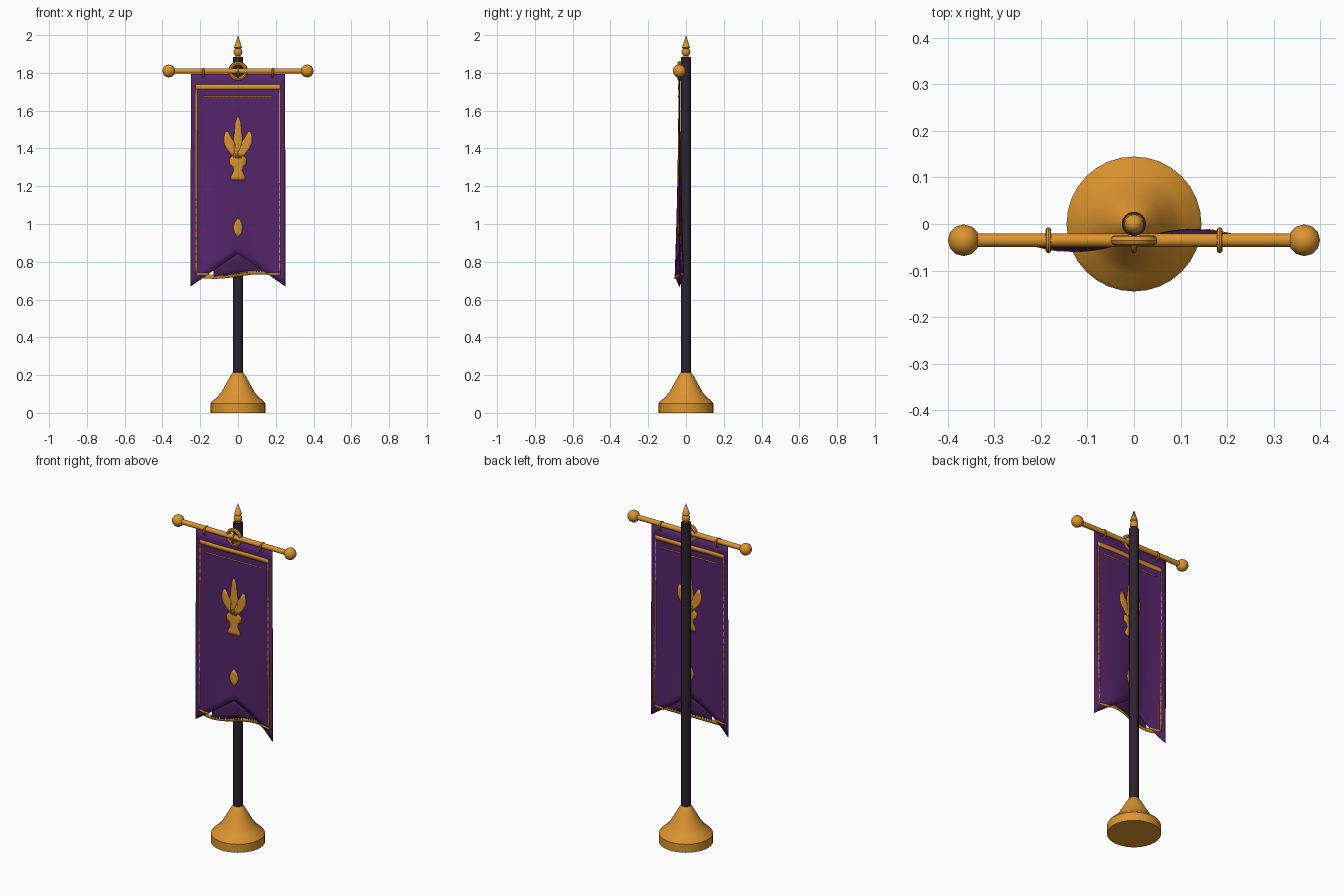
import bpy, bmesh, math
from mathutils import Vector

if "Cube" in bpy.data.objects:
    bpy.data.objects.remove(bpy.data.objects["Cube"])

def material(name, rgb):
    m = bpy.data.materials.new(name)
    m.diffuse_color = (*rgb, 1)
    m.use_nodes = True
    m.node_tree.nodes["Principled BSDF"].inputs["Base Color"].default_value = m.diffuse_color
    return m

GOLD = material("gold", (0.72, 0.30, 0.028))
PURPLE = material("purple cloth", (0.092, 0.018, 0.145))
LINING = material("dark purple lining", (0.06, 0.014, 0.095))
DARK = material("dark pole", (0.028, 0.017, 0.029))
BAR_Y, BAR_Z = -0.035, 1.81

def finish(obj, mat, smooth=True):
    obj.data.materials.append(mat)
    bpy.ops.object.select_all(action='DESELECT')
    obj.select_set(True)
    bpy.context.view_layer.objects.active = obj
    if smooth:
        bpy.ops.object.shade_smooth_by_angle(angle=math.radians(35))
    return obj

def mesh_object(name, verts, faces, mat, smooth=True):
    me = bpy.data.meshes.new(name)
    me.from_pydata(verts, [], faces)
    bm = bmesh.new()
    bm.from_mesh(me)
    bmesh.ops.remove_doubles(bm, verts=bm.verts, dist=1e-5)
    bmesh.ops.recalc_face_normals(bm, faces=bm.faces)
    bm.to_mesh(me)
    bm.free()
    obj = bpy.data.objects.new(name, me)
    bpy.context.collection.objects.link(obj)
    return finish(obj, mat, smooth)

def lathe(name, profile, n, mat):
    verts, faces = [], []
    for r, z in profile:
        verts += [(r * math.cos(2 * math.pi * i / n), r * math.sin(2 * math.pi * i / n), z) for i in range(n)]
    for k in range(len(profile) - 1):
        for i in range(n):
            j = (i + 1) % n
            faces.append((k * n + i, k * n + j, (k + 1) * n + j, (k + 1) * n + i))
    faces.append(tuple(range(n - 1, -1, -1)))
    if profile[-1][0] > 0.001:
        top = (len(profile) - 1) * n
        faces.append(tuple(range(top, top + n)))
    return mesh_object(name, verts, faces, mat)

def ball(name, x, y, z, r):
    bpy.ops.mesh.primitive_uv_sphere_add(segments=12, ring_count=8, radius=r, location=(x, y, z))
    bpy.context.object.name = name
    return finish(bpy.context.object, GOLD)

def ring(name, x, z, major, minor, rot):
    bpy.ops.mesh.primitive_torus_add(major_segments=24, minor_segments=8, major_radius=major,
                                     minor_radius=minor, location=(x, BAR_Y, z), rotation=rot)
    bpy.context.object.name = name
    return finish(bpy.context.object, GOLD)

# Cloth pieces all follow the same wave, which grows towards the bottom
def wave_y(x, z):
    t = (1.8 - z) / 1.1
    return BAR_Y + (0.003 + 0.021 * t * t) * math.sin(4 * math.pi * x)

def patch(name, f, nu, nv, thick, mat):
    verts, faces = [], []
    for j in range(nv + 1):
        for i in range(nu + 1):
            x, z = f(i / nu, j / nv)
            verts.append((x, wave_y(x, z), z))
    for j in range(nv):
        for i in range(nu):
            a = j * (nu + 1) + i
            faces.append((a, a + 1, a + nu + 2, a + nu + 1))
    obj = mesh_object(name, verts, faces, mat)
    mod = obj.modifiers.new("thickness", 'SOLIDIFY')
    mod.thickness, mod.offset = thick, 0
    return obj

def sheet(name, x0, x1, top, bottom, nu, nv, thick, mat):
    def f(u, v):
        x = x0 + (x1 - x0) * u
        return x, top(x) + (bottom(x) - top(x)) * v
    return patch(name, f, nu, nv, thick, mat)

def rows(name, table, mat=GOLD):
    # table rows are (z, left x, right x)
    n = len(table) - 1
    def f(u, v):
        z, a, b = table[round(v * n)]
        return a + (b - a) * u, z
    return patch(name, f, 4, n, 0.008, mat)

# Base, pole and finial
lathe("base", [(0.145, 0), (0.145, 0.05), (0.136, 0.062), (0.108, 0.085), (0.088, 0.11),
               (0.06, 0.16), (0.036, 0.203), (0.026, 0.215)], 32, GOLD)
lathe("pole", [(0.026, 0.2), (0.026, 1.885)], 12, DARK)
lathe("finial_neck", [(0.013, 1.88), (0.013, 1.90)], 12, GOLD)
ball("finial_ball", 0, 0, 1.91, 0.023)
lathe("finial_spike", [(0.01, 1.922), (0.021, 1.934), (0.0, 2.0)], 12, GOLD)

# Crossbar with end balls, hanging rings and centre loop
bpy.ops.mesh.primitive_cylinder_add(vertices=12, radius=0.0145, depth=0.72,
                                    location=(0, BAR_Y, BAR_Z), rotation=(0, math.pi / 2, 0))
bpy.context.object.name = "crossbar"
finish(bpy.context.object, GOLD)
for side, x in (("left", -1), ("right", 1)):
    ball("bar_ball_" + side, x * 0.366, BAR_Y, BAR_Z, 0.034)
for i, x in enumerate((-0.184, 0, 0.184)):
    ring(f"hanging_ring_{i}", x, 1.80, 0.022, 0.006, (0, math.pi / 2, 0))
ring("centre_loop", 0, BAR_Z, 0.041, 0.011, (math.pi / 2, 0, 0))

# Swallowtail cloth
def tail(x):
    return 0.845 - 0.7 * abs(x)
sheet("banner_cloth", -0.25, 0.25, lambda x: 1.795, tail, 32, 24, 0.004, PURPLE)

# Lining showing in the notch, with its gold hem
def hem(x):
    return 0.735 + 0.012 * math.sin(4 * math.pi * x)
sheet("notch_lining", -0.13, 0.13, lambda x: tail(x) + 0.005, hem, 20, 3, 0.003, LINING)
sheet("bottom_hem", -0.225, 0.225, lambda x: hem(x) + 0.008, lambda x: hem(x) - 0.013, 28, 1, 0.003, GOLD)
for side in (-1, 1):
    sheet(f"hem_end_{side}", side * 0.19 - 0.035, side * 0.19 + 0.035,
          lambda x: 0.741, lambda x: 0.73, 4, 1, 0.007, GOLD)

# Gold border lines
sheet("top_border", -0.225, 0.225, lambda x: 1.738, lambda x: 1.712, 28, 1, 0.008, GOLD)
sheet("top_inner_line", -0.185, 0.185, lambda x: 1.677, lambda x: 1.672, 24, 1, 0.007, GOLD)
for side in (-1, 1):
    sheet(f"side_border_{side}", side * 0.221 - 0.004, side * 0.221 + 0.004,
          lambda x: 1.72, lambda x: 0.735, 1, 24, 0.007, GOLD)

# Flower emblem and small diamond
def mirrored(pairs):
    return [(z, -w, w) for z, w in pairs]
rows("emblem_spike", mirrored([(1.567, 0.004), (1.535, 0.014), (1.49, 0.018), (1.45, 0.024), (1.40, 0.02), (1.35, 0.025)]))
wing = [(1.49, 0.054, 0.066), (1.46, 0.038, 0.074), (1.43, 0.018, 0.075), (1.40, 0.01, 0.062), (1.38, 0.0, 0.045), (1.355, 0.0, 0.028)]
rows("emblem_wing_right", wing)
rows("emblem_wing_left", [(z, -b, -a) for z, a, b in wing])
rows("emblem_foot", mirrored([(1.36, 0.03), (1.345, 0.045), (1.315, 0.044), (1.305, 0.025), (1.285, 0.02), (1.25, 0.038), (1.232, 0.036)]))
rows("diamond", mirrored([(1.03, 0.003), (1.005, 0.019), (0.98, 0.025), (0.955, 0.019), (0.93, 0.003)]))
